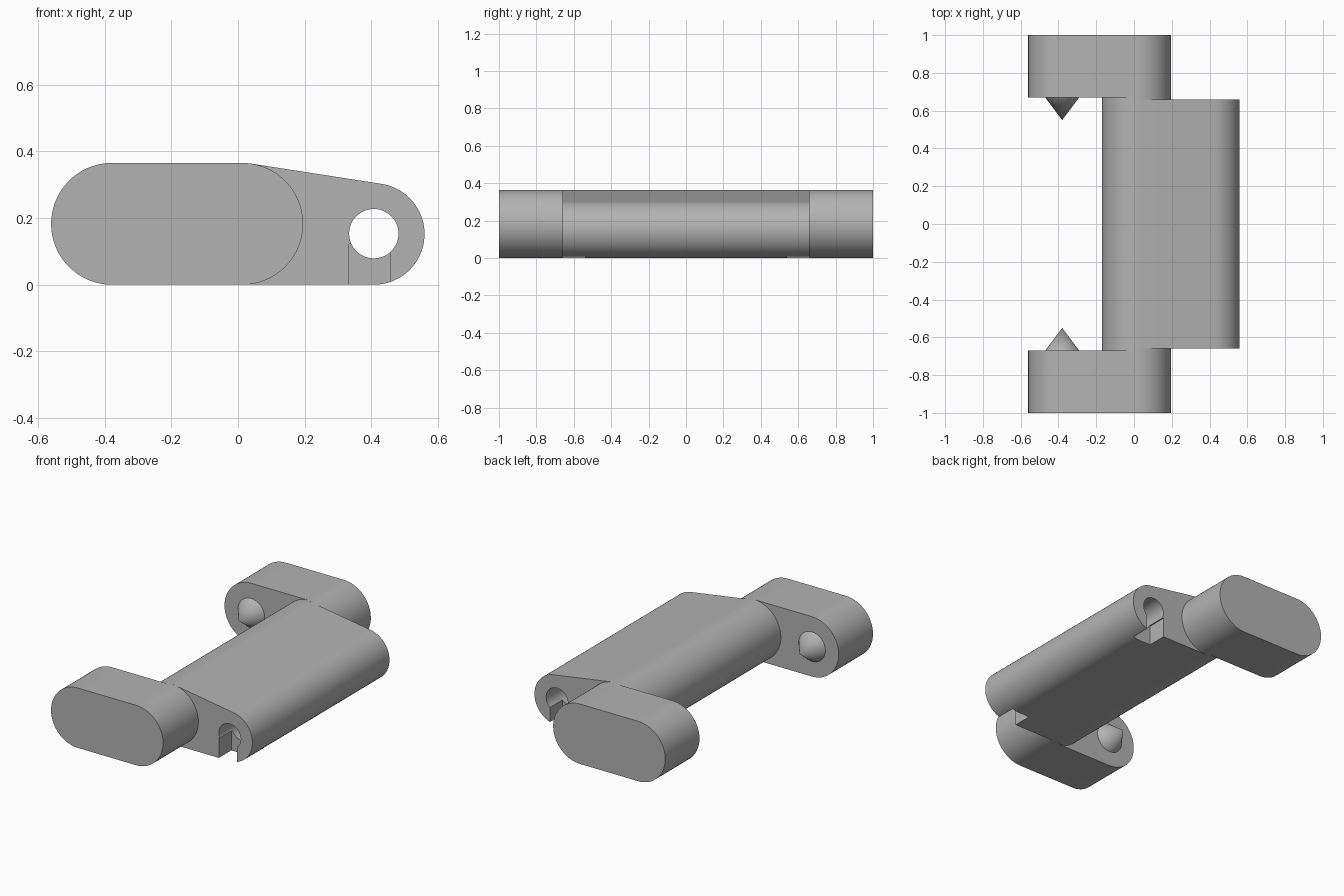
import bpy, bmesh
from math import acos, atan2, cos, sin, pi, hypot

cube = bpy.data.objects.get("Cube")
if cube:
    bpy.data.objects.remove(cube, do_unlink=True)

GREY = (0.45, 0.45, 0.45, 1)
mat = bpy.data.materials.new("plain grey")
mat.use_nodes = True
mat.diffuse_color = GREY
mat.node_tree.nodes["Principled BSDF"].inputs["Base Color"].default_value = GREY


def arc(c, start, end, steps=48):
    x, z, r = c
    return [(x + r * cos(start + (end - start) * i / steps),
             z + r * sin(start + (end - start) * i / steps)) for i in range(steps + 1)]


def link(a, b):
    """Outline around two circles (x, z, radius) joined by their tangents."""
    dx, dz = b[0] - a[0], b[1] - a[1]
    axis, spread = atan2(dz, dx), acos((a[2] - b[2]) / hypot(dx, dz))
    return (arc(b, axis - spread, axis + spread)
            + arc(a, axis + spread, axis + 2 * pi - spread))


def extrude(name, outline, y0, y1):
    bm = bmesh.new()
    face = bm.faces.new([bm.verts.new((x, y0, z)) for x, z in outline])
    grown = bmesh.ops.extrude_face_region(bm, geom=[face])["geom"]
    bmesh.ops.translate(bm, vec=(0, y1 - y0, 0),
                        verts=[v for v in grown if isinstance(v, bmesh.types.BMVert)])
    return finish(name, bm)


def finish(name, bm):
    bmesh.ops.recalc_face_normals(bm, faces=bm.faces)
    mesh = bpy.data.meshes.new(name)
    bm.to_mesh(mesh)
    bm.free()
    mesh.materials.append(mat)
    obj = bpy.data.objects.new(name, mesh)
    bpy.context.collection.objects.link(obj)
    return obj


def activate(obj):
    bpy.ops.object.select_all(action="DESELECT")
    obj.select_set(True)
    bpy.context.view_layer.objects.active = obj


def cut(obj, cutter):
    activate(obj)
    mod = obj.modifiers.new("cut", "BOOLEAN")
    mod.operation, mod.solver, mod.object = "DIFFERENCE", "EXACT", cutter
    bpy.ops.object.modifier_apply(modifier=mod.name)
    bpy.data.objects.remove(cutter, do_unlink=True)


R = 0.1825
hinge = (0.0125, R, R)
outer = (-0.3775, R, R)
nose = (0.407, 0.152, 0.152)
BODY, ARM = 0.66, 0.67

# Central body with a bore running through its nose
body = extrude("body", link(hinge, nose), -BODY, BODY)
cut(body, extrude("bore_cutter", arc((0.407, 0.153, 0.074), 0, 2 * pi)[:-1], -1, 1))
parts = [body]

for side, s in (("front", -1), ("back", 1)):
    # Entry slot under the bore
    slot = [(0.333, -0.1), (0.455, -0.1), (0.455, 0.122), (0.333, 0.122)]
    cut(body, extrude("slot_cutter", slot, s * 0.54, s * 0.8))

    # Rounded arm and the short collar that joins it to the body
    parts.append(extrude(side + "_arm", link(outer, hinge), s * ARM, s))
    parts.append(extrude(side + "_collar", arc(hinge, 0, 2 * pi, 96)[:-1], s * BODY, s * ARM))

    # Pointed pivot on the inner face of the arm
    bm = bmesh.new()
    ring = [bm.verts.new((x, s * ARM, z)) for x, z in arc((-0.38, R, 0.09), 0, 2 * pi)[:-1]]
    tip = bm.verts.new((-0.38, s * 0.55, R))
    bm.faces.new(ring)
    for i, v in enumerate(ring):
        bm.faces.new((ring[i - 1], v, tip))
    parts.append(finish(side + "_pivot", bm))

for part in parts:
    activate(part)
    bpy.ops.object.shade_smooth_by_angle()
